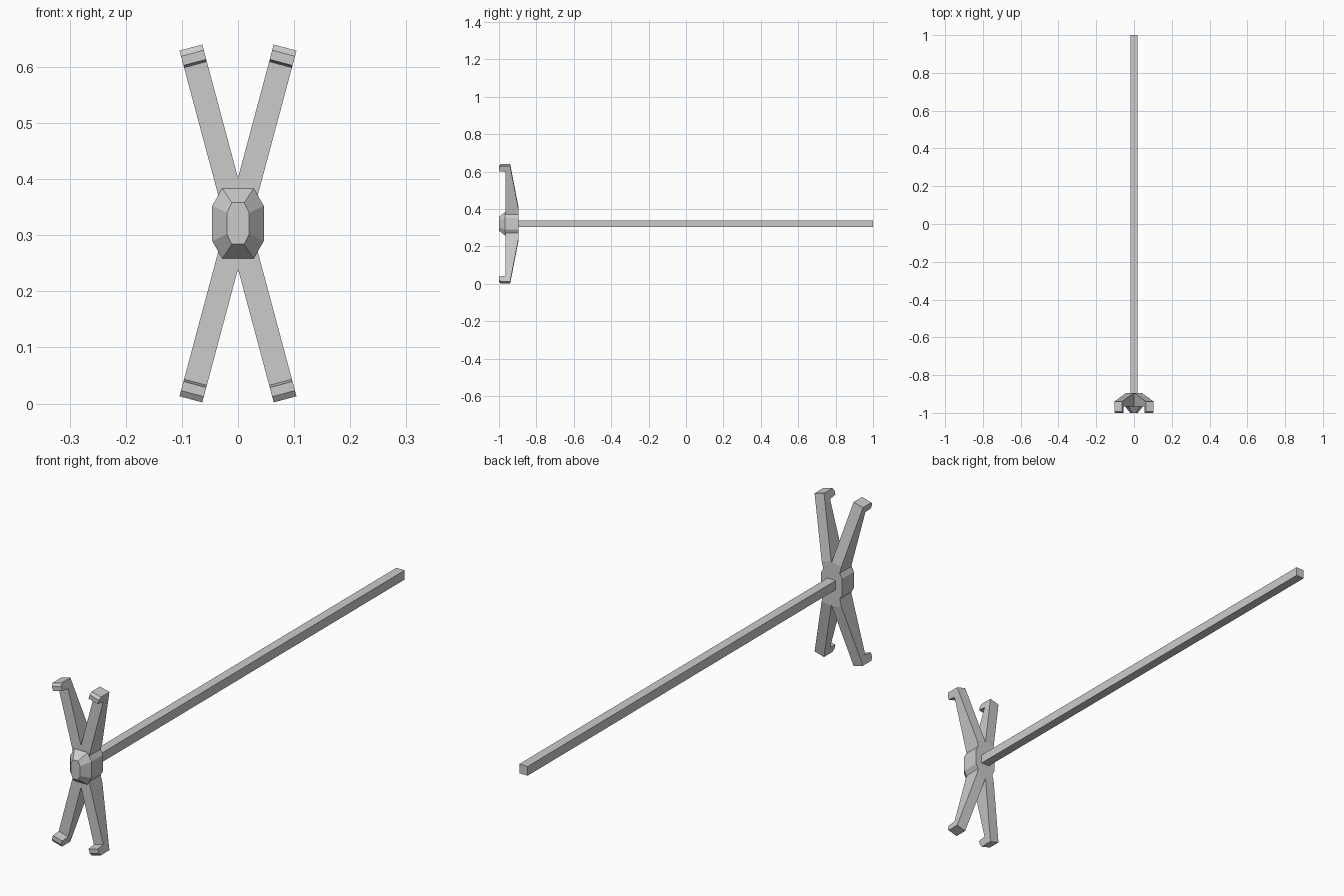
import bpy, bmesh
from math import radians
from mathutils import Matrix, Vector

if "Cube" in bpy.data.objects:
    bpy.data.objects.remove(bpy.data.objects["Cube"])

CZ = 0.321  # height of the rod axis


def loft(name, rings):
    """Closed solid from a list of equal-length vertex rings."""
    bm = bmesh.new()
    loops = [[bm.verts.new(p) for p in ring] for ring in rings]
    n = len(loops[0])
    for a, b in zip(loops, loops[1:]):
        for i in range(n):
            j = (i + 1) % n
            bm.faces.new((a[i], a[j], b[j], b[i]))
    bm.faces.new(loops[0])
    bm.faces.new(loops[-1])
    bmesh.ops.recalc_face_normals(bm, faces=bm.faces)
    mesh = bpy.data.meshes.new(name)
    bm.to_mesh(mesh)
    bm.free()
    obj = bpy.data.objects.new(name, mesh)
    bpy.context.collection.objects.link(obj)
    return obj


def octagon(y, w, h, cx, cz):
    """Octagon of half size w, h with corners cut by cx, cz."""
    q = [(w, h - cz), (w - cx, h)]
    pts = q + [(-x, z) for x, z in reversed(q)]
    pts += [(-x, -z) for x, z in pts]
    return [(x, y, CZ + z) for x, z in pts]


# crossed arms with hooked ends: half side profile (y, distance), mirrored
half = [(-0.966, 0.293), (-1.0, 0.297), (-1.0, 0.314), (-0.992, 0.3245),
        (-0.94, 0.3245), (-0.895, 0.085)]
profile = half + [(y, -s) for y, s in reversed(half)]


def crossed_arm(name, angle):
    turn = Matrix.Rotation(radians(angle), 4, 'Y')
    rings = [[turn @ Vector((x, y, s)) + Vector((0, 0, CZ)) for y, s in profile]
             for x in (-0.021, 0.021)]
    return loft(name, rings)


# faceted hub
hub = loft("hub_with_arms", [octagon(-0.895, 0.046, 0.0625, 0.018, 0.031),
                             octagon(-0.967, 0.046, 0.0625, 0.018, 0.031),
                             octagon(-1.0, 0.02, 0.037, 0.009, 0.018)])

# merge the arms into the hub
for name, angle in (("arm_left", -15), ("arm_right", 15)):
    arm = crossed_arm(name, angle)
    mod = hub.modifiers.new(name, 'BOOLEAN')
    mod.operation = 'UNION'
    mod.solver = 'EXACT'
    mod.object = arm
    bpy.context.view_layer.objects.active = hub
    bpy.ops.object.modifier_apply(modifier=mod.name)
    bpy.data.objects.remove(arm)

# long square rod
r = 0.018
loft("rod", [[(x, y, CZ + z) for x, z in ((-r, -r), (r, -r), (r, r), (-r, r))]
             for y in (-0.9, 1.0)])
